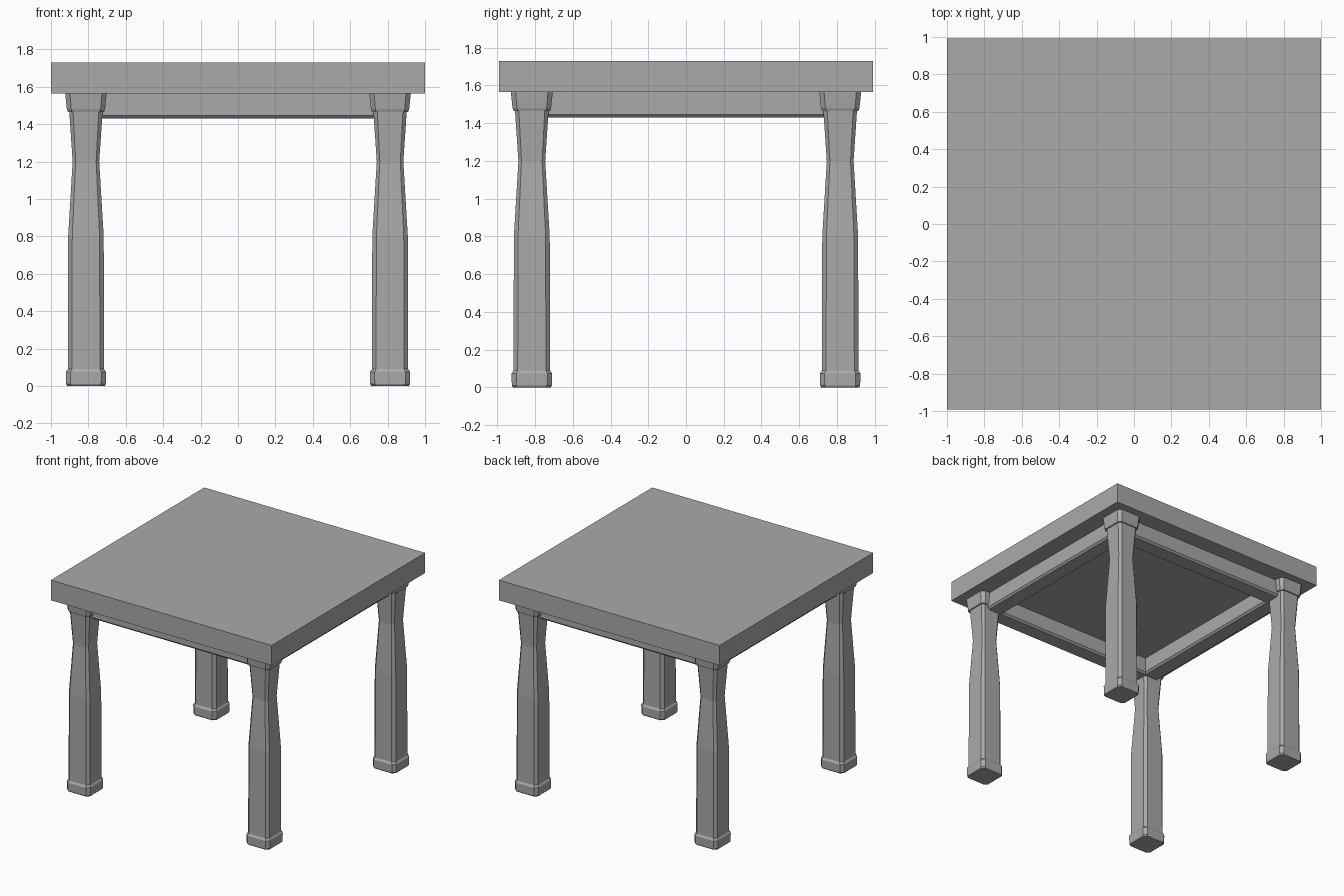
import bpy
import bmesh

cube = bpy.data.objects.get("Cube")
if cube:
    bpy.data.objects.remove(cube, do_unlink=True)

grey = bpy.data.materials.new("table grey")
grey.use_nodes = True
colour = (0.4, 0.4, 0.4, 1)
grey.diffuse_color = colour
grey.node_tree.nodes["Principled BSDF"].inputs["Base Color"].default_value = colour


def loft(name, rings, closed=False):
    """Skin a list of rings of points, capping the ends unless it is closed."""
    bm = bmesh.new()
    loops = [[bm.verts.new(p) for p in ring] for ring in rings]
    pairs = list(zip(loops, loops[1:]))
    if closed:
        pairs.append((loops[-1], loops[0]))
    else:
        bm.faces.new(loops[0])
        bm.faces.new(loops[-1])
    count = len(loops[0])
    for a, b in pairs:
        for i in range(count):
            j = (i + 1) % count
            bm.faces.new((a[i], a[j], b[j], b[i]))
    bmesh.ops.recalc_face_normals(bm, faces=bm.faces)
    mesh = bpy.data.meshes.new(name)
    bm.to_mesh(mesh)
    bm.free()
    mesh.materials.append(grey)
    obj = bpy.data.objects.new(name, mesh)
    bpy.context.collection.objects.link(obj)
    return obj


def square(hx, hy, z):
    return [(hx, hy, z), (-hx, hy, z), (-hx, -hy, z), (hx, -hy, z)]


def chamfered_square(cx, cy, z, half, cut):
    k = half - cut
    outline = [(half, -k), (half, k), (k, half), (-k, half),
               (-half, k), (-half, -k), (-k, -half), (k, -half)]
    return [(cx + x, cy + y, z) for x, y in outline]


# Thick slab top
HX, HY = 1.0, 0.992
UNDER, TOP = 1.565, 1.73
loft("table_top", [square(HX, HY, UNDER), square(HX, HY, TOP)])

# Legs: foot block, straight shaft, narrow waist, flared capital
LEG_PROFILE = [  # height, half width
    (0.0, 0.1), (0.01, 0.106), (0.075, 0.107), (0.09, 0.097),
    (0.8, 0.095), (1.2, 0.071), (1.465, 0.089),
    (1.466, 0.097), (1.48, 0.102), (UNDER, 0.111),
]
LEG_X, LEG_Y = 0.813, 0.817
for sy, end in ((-1, "front"), (1, "back")):
    for sx, side in ((1, "left"), (-1, "right")):
        loft(f"{end}_{side}_leg",
             [chamfered_square(sx * LEG_X, sy * LEG_Y, z, h, h * 0.23)
              for z, h in LEG_PROFILE])

# Apron frame under the top, with chamfered lower edges
OUT, IN, LOW, CUT = 0.855, 0.71, 1.43, 0.015
section = [(OUT, UNDER), (OUT, LOW + CUT), (OUT - CUT, LOW),
           (IN + CUT, LOW), (IN, LOW + CUT), (IN, UNDER)]
loft("apron_frame", [square(r, r, z) for r, z in section], closed=True)
